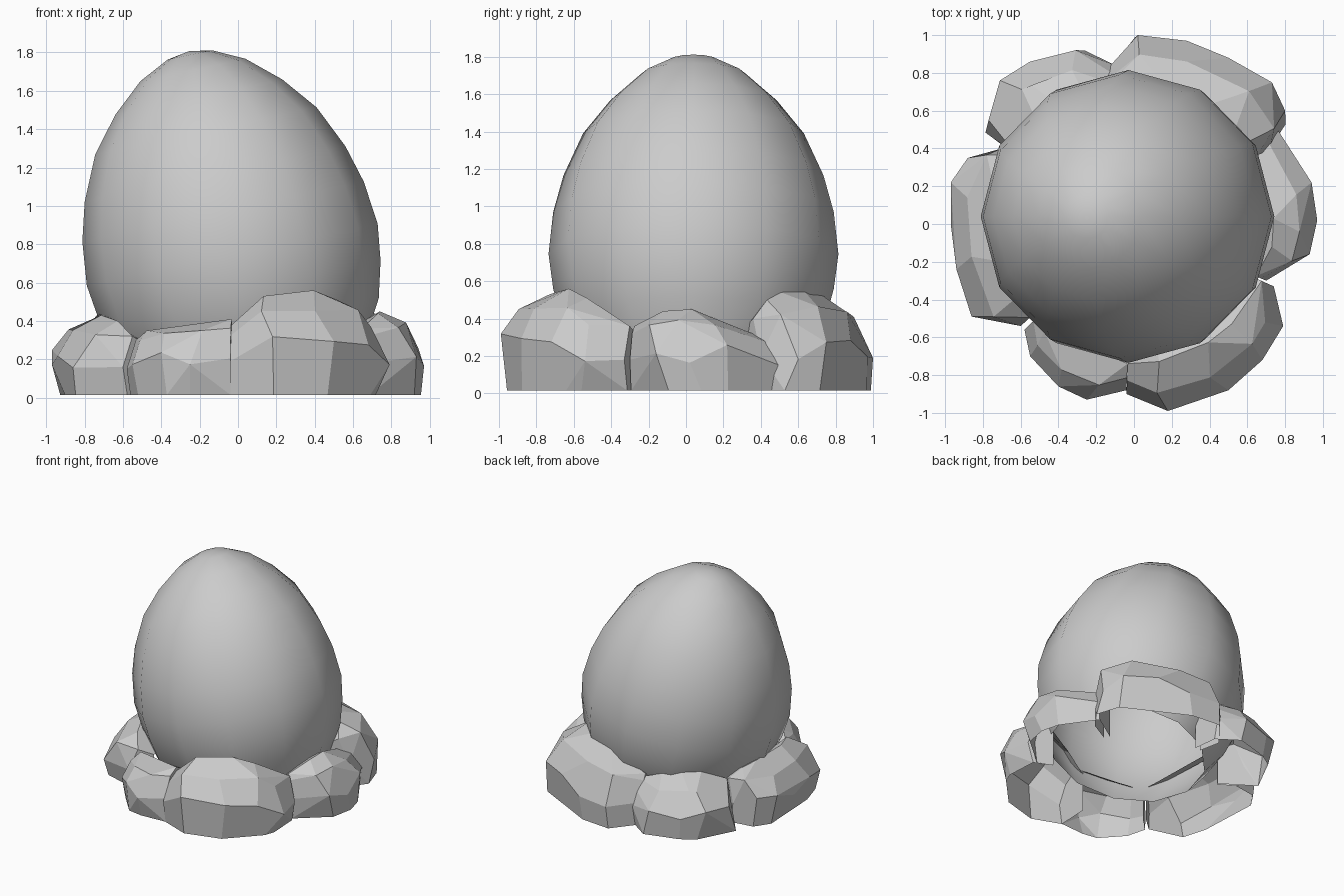
import bpy, bmesh, math, random
from mathutils import Vector, Matrix

if "Cube" in bpy.data.objects:
    bpy.data.objects.remove(bpy.data.objects["Cube"])

random.seed(11)


def finish(bm, name):
    me = bpy.data.meshes.new(name)
    bm.to_mesh(me)
    bm.free()
    ob = bpy.data.objects.new(name, me)
    bpy.context.collection.objects.link(ob)
    return ob


# Egg: 12-sided smooth revolve of (radius, height from widest ring), leaning to -x,
# left open underneath
SIDES = 12
profile = [(0.58, -0.59), (0.70, -0.38), (0.75, -0.19),
           (0.775, 0.0), (0.75, 0.23), (0.695, 0.43), (0.59, 0.66),
           (0.445, 0.84), (0.28, 0.985), (0.118, 1.065)]
bm = bmesh.new()
rings = [[bm.verts.new((r * math.cos(2 * math.pi * i / SIDES),
                        r * math.sin(2 * math.pi * i / SIDES), z))
          for i in range(SIDES)] for r, z in profile]
tip = bm.verts.new((0, 0, 1.085))
for i in range(SIDES):
    j = (i + 1) % SIDES
    for a, b in zip(rings, rings[1:]):
        bm.faces.new((a[i], a[j], b[j], b[i]))
    bm.faces.new((tip, rings[-1][i], rings[-1][j]))
for f in bm.faces:
    f.smooth = True
bm.transform(Matrix.Translation((-0.03, 0.04, 0.745)) @ Matrix.Rotation(math.radians(-12), 4, 'Y'))
finish(bm, "egg")


# Rock: faceted shell, open below and behind, from an outer footprint of (x, y, height)
def rock(name, outline):
    bm = bmesh.new()
    last = len(outline) - 1
    for k, (x, y, h) in enumerate(outline):
        r, ang = math.hypot(x, y), math.atan2(y, x)
        inner = 0 < k < last
        mid = h * (random.uniform(0.36, 0.62) if inner else 0.5)
        rows = [(r * random.uniform(0.95, 0.99), 0.015), (r, mid),
                (r - 0.3 * (r - 0.66), h * random.uniform(0.80, 0.9)),
                (min(r - 0.06, 0.74), h), (0.62, h * 0.85), (0.62, 0.015)]
        for n, (rad, z) in enumerate(rows):
            # stagger the rows sideways for irregular facets
            a = ang + (random.uniform(-0.07, 0.07) if inner and n in (0, 2, 3) else 0)
            bm.verts.new((rad * math.cos(a), rad * math.sin(a), z))
    res = bmesh.ops.convex_hull(bm, input=bm.verts)
    junk = {g for g in res["geom_interior"] + res["geom_unused"]
            if isinstance(g, bmesh.types.BMVert)}
    bmesh.ops.delete(bm, geom=list(junk), context='VERTS')
    bmesh.ops.recalc_face_normals(bm, faces=bm.faces)
    bmesh.ops.dissolve_limit(bm, angle_limit=math.radians(12),
                             verts=bm.verts, edges=bm.edges)
    bm.normal_update()
    out = sum((Vector((x, y, 0)).normalized() for x, y, h in outline), Vector()).normalized()
    hidden = [f for f in bm.faces if f.normal.z < -0.7 or f.normal.dot(out) < -0.75]
    bmesh.ops.delete(bm, geom=hidden, context='FACES')
    finish(bm, name)


rock("rock_front_right", [(-0.04, -0.90, 0.38), (0.18, -0.99, 0.53), (0.50, -0.88, 0.56),
                          (0.68, -0.72, 0.51), (0.79, -0.54, 0.43), (0.74, -0.33, 0.36)])
rock("rock_front_left", [(-0.58, -0.56, 0.30), (-0.55, -0.70, 0.35), (-0.40, -0.86, 0.38),
                         (-0.25, -0.93, 0.40), (-0.04, -0.88, 0.41)])
rock("rock_left", [(-0.70, 0.40, 0.36), (-0.88, 0.35, 0.42), (-0.97, 0.22, 0.44),
                   (-0.97, 0.00, 0.44), (-0.94, -0.24, 0.43), (-0.86, -0.49, 0.40),
                   (-0.60, -0.54, 0.32)])
rock("rock_back_left", [(-0.70, 0.42, 0.36), (-0.77, 0.55, 0.40), (-0.71, 0.76, 0.44),
                        (-0.55, 0.86, 0.44), (-0.31, 0.92, 0.42), (-0.10, 0.84, 0.36)])
rock("rock_back_right", [(-0.16, 0.80, 0.40), (0.02, 1.00, 0.46), (0.28, 0.97, 0.53),
                         (0.50, 0.88, 0.55), (0.73, 0.75, 0.54), (0.80, 0.60, 0.50),
                         (0.72, 0.40, 0.40)])
rock("rock_right", [(0.76, 0.50, 0.30), (0.94, 0.22, 0.42), (0.97, 0.02, 0.45),
                    (0.93, -0.16, 0.44), (0.70, -0.30, 0.36)])
